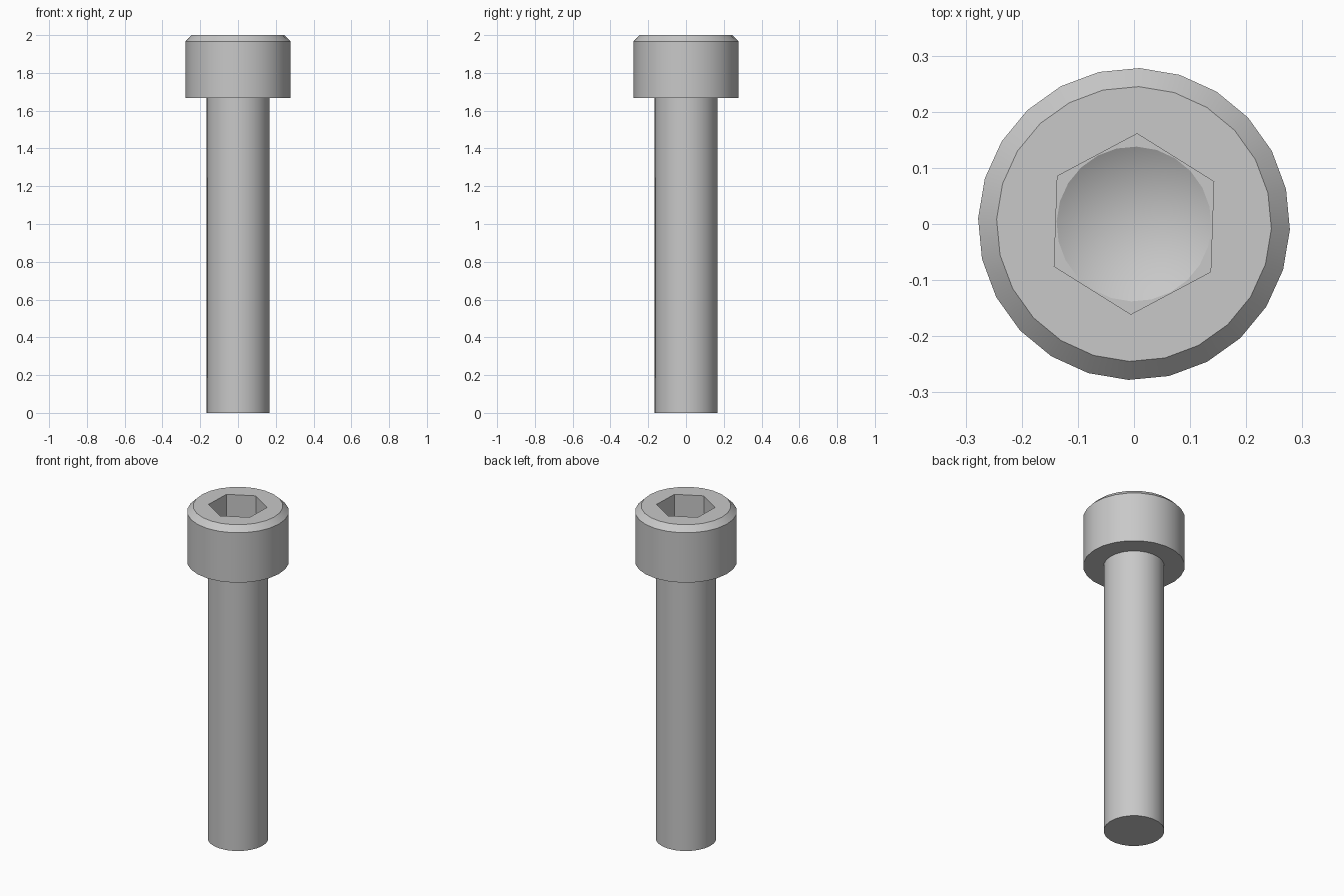
import bpy
import bmesh
from math import cos, sin, pi, radians

SIDES = 24
PHASE = radians(-2)
SHAFT_R, HEAD_R, TOP_R = 0.166, 0.278, 0.245
HEX_R, CONE_R = 0.161, 0.138
HEAD_Z, CHAMFER_Z, TOP_Z = 1.667, 1.967, 2.0
FLOOR_Z, TIP_Z = 1.833, 1.753

cube = bpy.data.objects.get("Cube")
if cube:
    bpy.data.objects.remove(cube, do_unlink=True)

steel = bpy.data.materials.new("steel_grey")
steel.use_nodes = True
colour = (0.58, 0.58, 0.58, 1)
steel.diffuse_color = colour
steel.node_tree.nodes["Principled BSDF"].inputs["Base Color"].default_value = colour

bm = bmesh.new()


def ring(radius, z, sides=SIDES, turn=PHASE):
    """Closed loop of vertices and edges."""
    verts = [bm.verts.new((radius * cos(turn + 2 * pi * i / sides),
                           radius * sin(turn + 2 * pi * i / sides), z))
             for i in range(sides)]
    for a, b in zip(verts, verts[1:] + verts[:1]):
        bm.edges.new((a, b))
    return verts


def bridge(lower, upper):
    """Wall of quads between two equal rings."""
    n = len(lower)
    for i in range(n):
        j = (i + 1) % n
        bm.faces.new((lower[i], lower[j], upper[j], upper[i]))


def fill_between(outer, inner):
    """Flat face with a hole."""
    edges = [bm.edges.get((a, b)) for loop in (outer, inner)
             for a, b in zip(loop, loop[1:] + loop[:1])]
    bmesh.ops.triangle_fill(bm, edges=edges, use_beauty=True, normal=(0, 0, 1))


# Shaft, head underside, head side and chamfer
profile = [(SHAFT_R, 0), (SHAFT_R, HEAD_Z), (HEAD_R, HEAD_Z),
           (HEAD_R, CHAMFER_Z), (TOP_R, TOP_Z)]
rings = [ring(r, z) for r, z in profile]
for lower, upper in zip(rings, rings[1:]):
    bridge(lower, upper)
bm.faces.new(rings[0][::-1])

# Hexagonal socket
hex_turn = PHASE + pi / 2
hex_top = ring(HEX_R, TOP_Z, 6, hex_turn)
hex_floor = ring(HEX_R, FLOOR_Z, 6, hex_turn)
fill_between(rings[-1], hex_top)
bridge(hex_floor, hex_top)

# Drilled cone at the socket floor
cone_rim = ring(CONE_R, FLOOR_Z)
fill_between(hex_floor, cone_rim)
tip = bm.verts.new((0, 0, TIP_Z))
for a, b in zip(cone_rim, cone_rim[1:] + cone_rim[:1]):
    bm.faces.new((a, b, tip))

bmesh.ops.recalc_face_normals(bm, faces=bm.faces[:])
mesh = bpy.data.meshes.new("socket_head_screw")
bm.to_mesh(mesh)
bm.free()
mesh.materials.append(steel)

screw = bpy.data.objects.new("socket_head_screw", mesh)
bpy.context.collection.objects.link(screw)
bpy.ops.object.select_all(action='DESELECT')
screw.select_set(True)
bpy.context.view_layer.objects.active = screw
bpy.ops.object.shade_smooth_by_angle(angle=radians(25))
